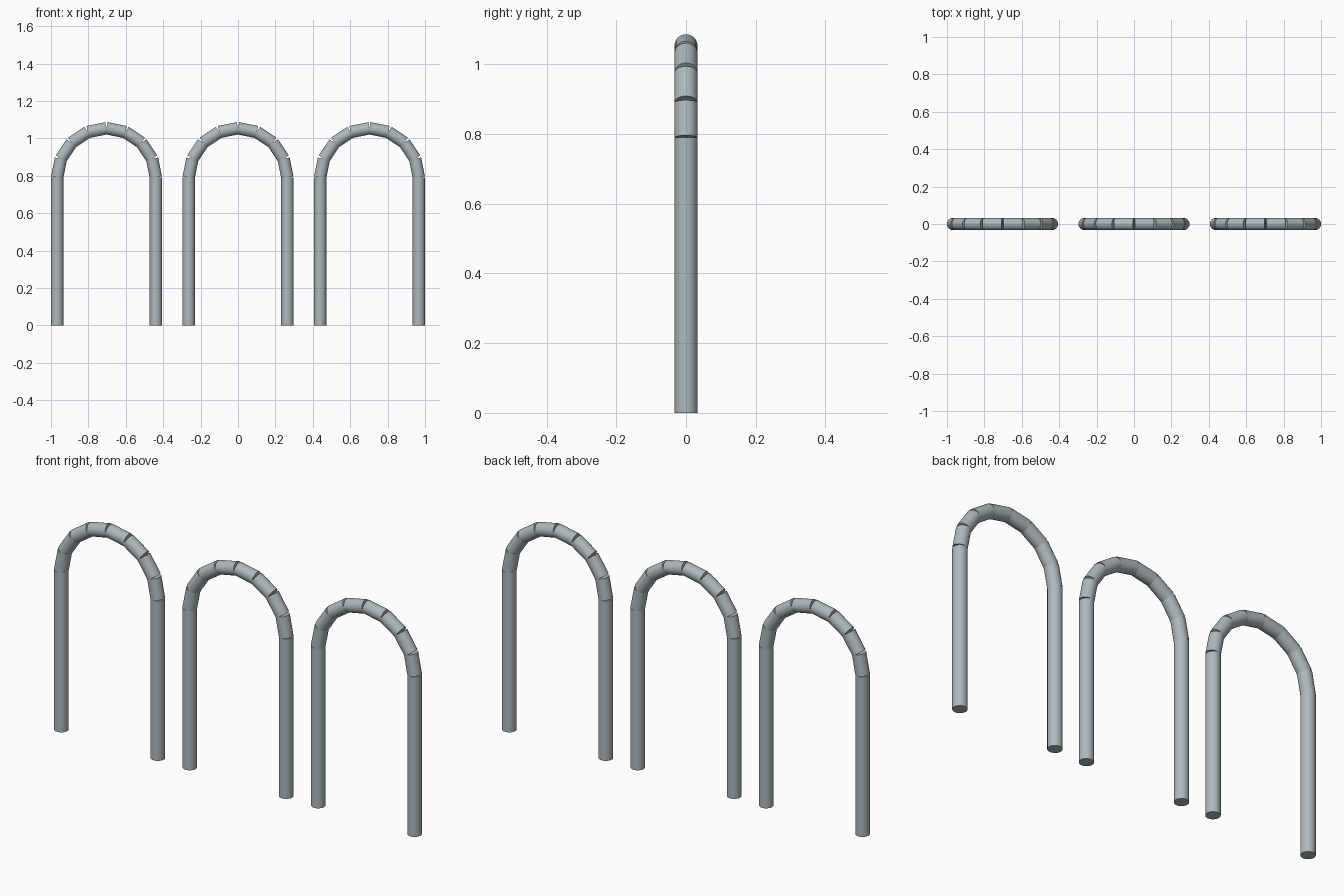
import bpy
import math
from mathutils import Vector

cube = bpy.data.objects.get("Cube")
if cube:
    bpy.data.objects.remove(cube, do_unlink=True)

TUBE = 0.033       # pipe radius
BEND = 0.264       # centreline radius of the arch
LEG_TOP = 0.79     # height where the arch starts
SPACING = 0.703    # distance between hoops
SEGMENTS = 8       # straight pieces per arch

steel = bpy.data.materials.new("galvanised steel grey")
steel.use_nodes = True
color = (0.42, 0.48, 0.51, 1)
steel.diffuse_color = color
steel.node_tree.nodes["Principled BSDF"].inputs["Base Color"].default_value = color


def pipe(name, start, end):
    """Straight capped pipe between two points."""
    axis = end - start
    bpy.ops.mesh.primitive_cylinder_add(
        vertices=24, radius=TUBE, depth=axis.length, location=(start + end) / 2)
    obj = bpy.context.object
    obj.name = name
    obj.rotation_euler.y = math.atan2(axis.x, axis.z)
    obj.data.materials.append(steel)
    bpy.ops.object.shade_smooth_by_angle(angle=math.radians(35))


def arch_point(cx, i):
    a = math.pi * i / SEGMENTS
    return Vector((cx + BEND * math.cos(a), 0, LEG_TOP + BEND * math.sin(a)))


for hoop, cx in (("right", -SPACING), ("middle", 0), ("left", SPACING)):
    # Upright legs
    for side, s in (("right", -1), ("left", 1)):
        x = cx + s * BEND
        pipe(f"{hoop}_hoop_{side}_leg", Vector((x, 0, 0)), Vector((x, 0, LEG_TOP)))
    # Square-cut arch pieces, leaving open wedges on the outer side
    for i in range(SEGMENTS):
        pipe(f"{hoop}_hoop_arch_{i + 1}", arch_point(cx, i), arch_point(cx, i + 1))
